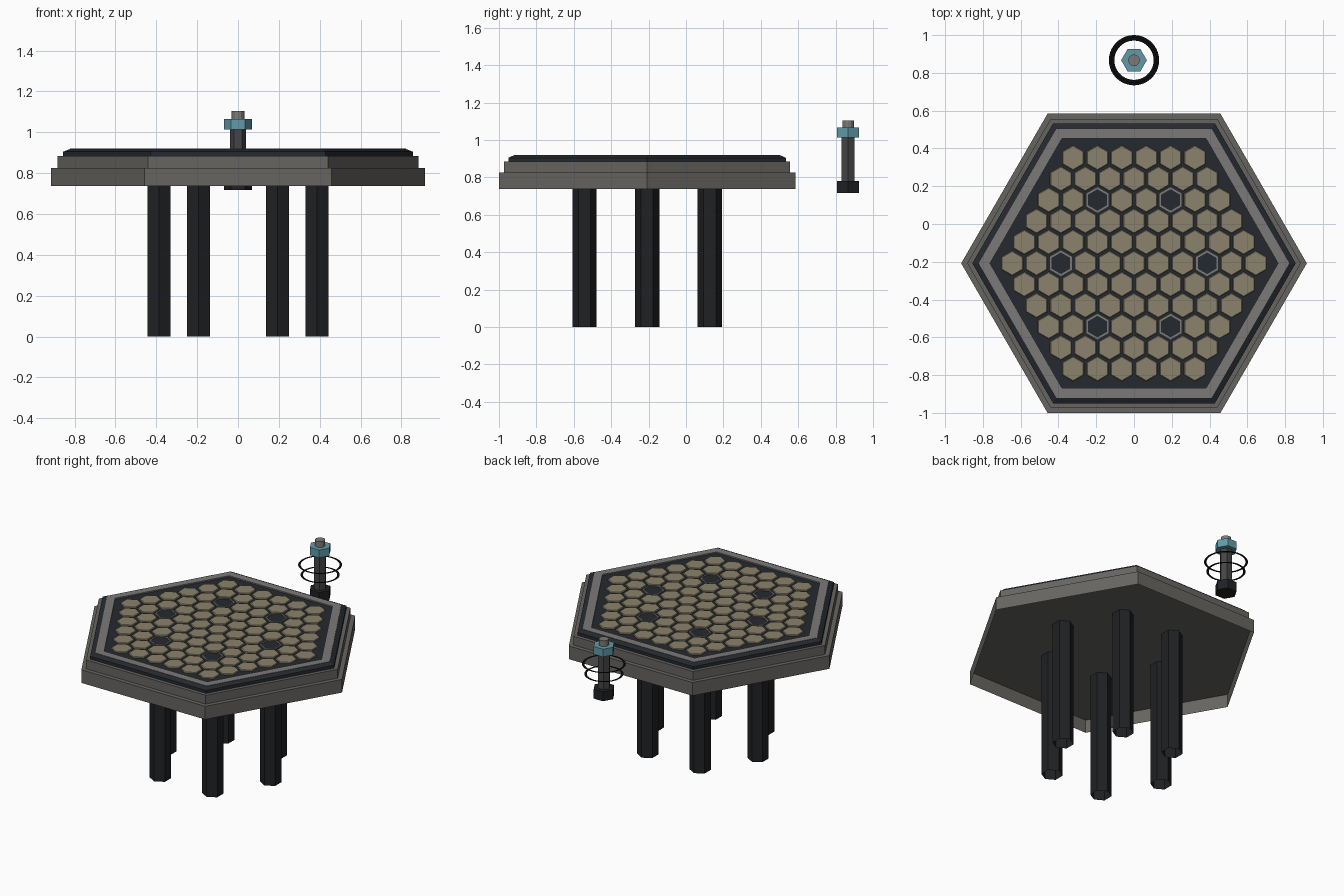
import bpy, bmesh
from math import pi, sin, cos, sqrt

if "Cube" in bpy.data.objects:
    bpy.data.objects.remove(bpy.data.objects["Cube"])

CY = -0.208          # table centre in y
BY = 0.867           # bolt centre in y
PITCH = 0.129        # honeycomb spacing


def material(name, rgb):
    m = bpy.data.materials.new(name)
    m.diffuse_color = (*rgb, 1)
    m.use_nodes = True
    m.node_tree.nodes["Principled BSDF"].inputs["Base Color"].default_value = m.diffuse_color
    return m


FRAME = material("frame_grey", (0.135, 0.13, 0.12))
RIM = material("rim_grey", (0.20, 0.195, 0.185))
SLATE = material("slate", (0.018, 0.022, 0.027))
LEG = material("leg_dark", (0.014, 0.015, 0.017))
TAN = material("tan", (0.26, 0.225, 0.15))
STEEL = material("dark_steel", (0.06, 0.06, 0.062))
TEAL = material("teal", (0.12, 0.33, 0.40))
BLACK = material("black", (0.003, 0.003, 0.003))


def loft(bm, x, y, profile, sides=6, turn=0.0, closed=False, top=True, bottom=False):
    """Stack rings of (radius, z); cap the ends or close the profile loop."""
    rings = [[bm.verts.new((x + r * cos(turn + 2 * pi * i / sides),
                            y + r * sin(turn + 2 * pi * i / sides), z))
              for i in range(sides)] for r, z in profile]
    pairs = list(zip(rings, rings[1:]))
    if closed:
        pairs.append((rings[-1], rings[0]))
    for a, b in pairs:
        for i in range(sides):
            j = (i + 1) % sides
            bm.faces.new((a[i], a[j], b[j], b[i]))
    if bottom:
        bm.faces.new(rings[0][::-1])
    if top and not closed:
        bm.faces.new(rings[-1])


def part(name, mat, spots, profile, **kw):
    bm = bmesh.new()
    for x, y in spots:
        loft(bm, x, y, profile, **kw)
    me = bpy.data.meshes.new(name)
    bm.to_mesh(me)
    bm.free()
    me.materials.append(mat)
    ob = bpy.data.objects.new(name, me)
    bpy.context.collection.objects.link(ob)
    return ob


# Stepped hexagonal table body, a thin shell open underneath
table = [(0, CY)]
part("lower_frame", FRAME, table, [(0.915, 0.738), (0.915, 0.826)])
part("upper_frame", FRAME, table, [(0.883, 0.826), (0.883, 0.885)])
part("top_slab", SLATE, table, [(0.856, 0.885), (0.856, 0.905), (0.824, 0.918), (0.762, 0.912)])
part("top_rim", RIM, table,
     [(0.822, 0.912), (0.822, 0.92), (0.763, 0.92), (0.763, 0.911)], closed=True)

# Honeycomb of tiles; six cells hold the legs instead
tiles, legs = [], []
leg_cells = {(3, 0), (0, 3), (-3, 3), (-3, 0), (0, -3), (3, -3)}
for q in range(-5, 6):
    for r in range(-5, 6):
        if abs(q + r) <= 5:
            spot = (PITCH * (q + r / 2), CY + PITCH * sqrt(3) / 2 * r)
            (legs if (q, r) in leg_cells else tiles).append(spot)
part("honeycomb_tiles", TAN, tiles,
     [(0.066, 0.905), (0.066, 0.915), (0.062, 0.919)], turn=pi / 2)

# Hollow hexagonal legs running up to the top, with a collar round each end
part("legs", LEG, legs, [(0.065, 0.0), (0.065, 0.826)], turn=pi / 2)
part("leg_inlays", SLATE, legs, [(0.06, 0.905), (0.06, 0.915)], turn=pi / 2)
part("leg_collars", RIM, legs,
     [(0.068, 0.905), (0.068, 0.919), (0.057, 0.919), (0.057, 0.905)],
     turn=pi / 2, closed=True)

# Floating hexagonal bolt behind the table
bolt = [(0, BY)]
part("bolt_head", LEG, bolt, [(0.068, 0.718), (0.068, 0.782)], bottom=True)
part("bolt_shaft", STEEL, bolt, [(0.04, 0.782), (0.04, 1.014)])
part("bolt_nut", TEAL, bolt, [(0.068, 1.014), (0.068, 1.066)], bottom=True)
part("bolt_tip", RIM, bolt, [(0.031, 1.066), (0.031, 1.105)], sides=12)

# Two paper-thin rings hovering round the shaft
for label, z, r in (("lower", 0.87, 0.119), ("upper", 0.937, 0.133)):
    part(label + "_ring", BLACK, bolt, [(r, z), (r - 0.015, z)],
         sides=40, top=False)
